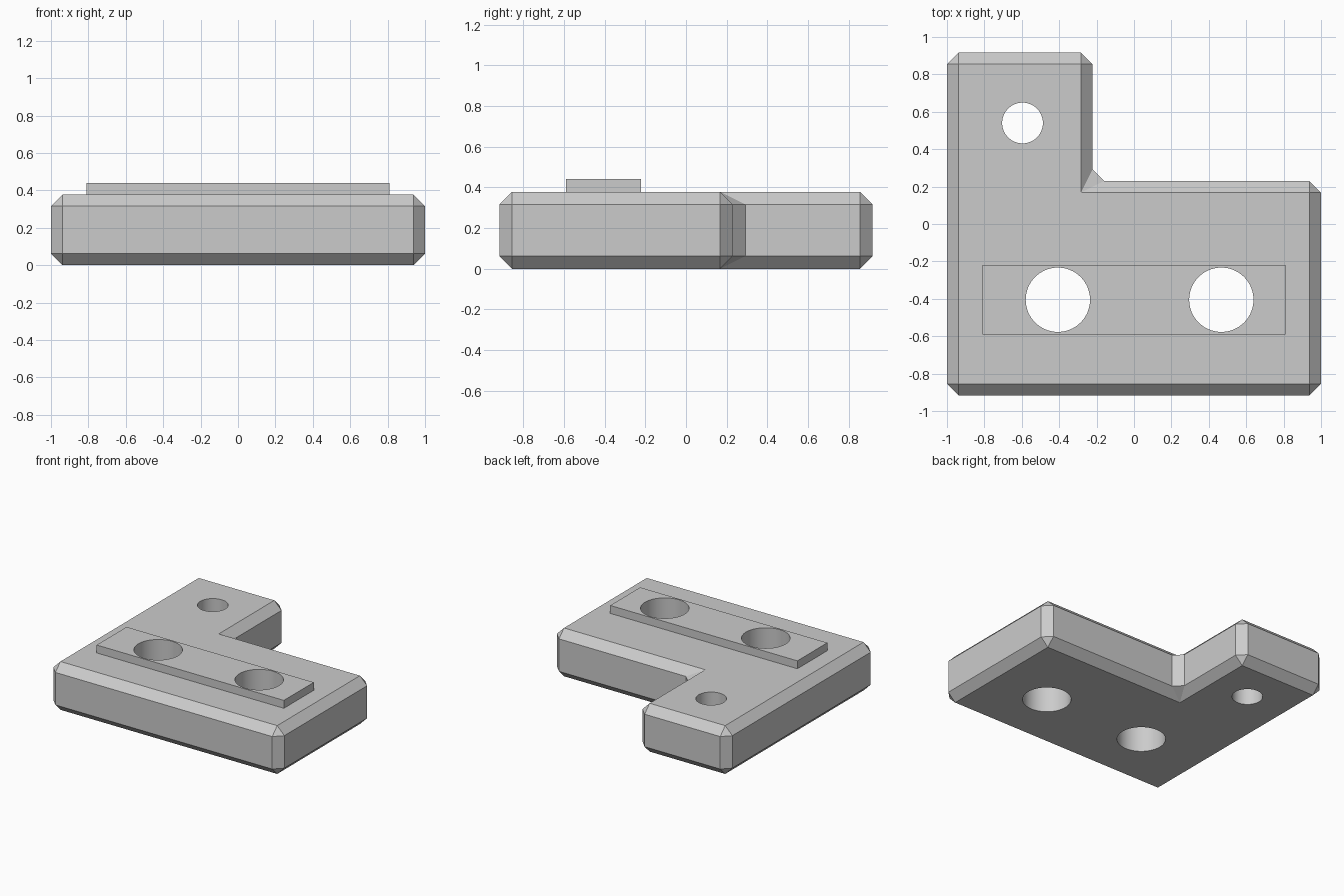
import bpy, bmesh, math
from mathutils import Vector

cube = bpy.data.objects.get("Cube")
if cube:
    bpy.data.objects.remove(cube, do_unlink=True)

HEIGHT = 0.378
BEVEL = 0.062
PLATE_TOP = 0.44

grey = bpy.data.materials.new("plain_grey")
grey.use_nodes = True
colour = (0.6, 0.6, 0.6, 1)
grey.diffuse_color = colour
grey.node_tree.nodes["Principled BSDF"].inputs["Base Color"].default_value = colour


def finish(name, bm):
    bmesh.ops.recalc_face_normals(bm, faces=bm.faces)
    mesh = bpy.data.meshes.new(name)
    bm.to_mesh(mesh)
    bm.free()
    mesh.materials.append(grey)
    obj = bpy.data.objects.new(name, mesh)
    bpy.context.collection.objects.link(obj)
    return obj


# L-shaped bracket with chamfered edges, counter-clockwise outline
outline = [Vector(p) for p in ((-1, -0.917), (1, -0.917), (1, 0.23),
                               (-0.222, 0.23), (-0.222, 0.917), (-1, 0.917))]
n = len(outline)
bm = bmesh.new()
rings = []
for cap_z, rim_z in ((0, BEVEL), (HEIGHT, HEIGHT - BEVEL)):
    ring = []
    for i, p in enumerate(outline):
        back = (outline[i - 1] - p).normalized() * BEVEL
        ahead = (outline[(i + 1) % n] - p).normalized() * BEVEL
        side = 1 if ahead.cross(back) > 0 else -1
        corner = p + (back + ahead) * side
        ring.append([bm.verts.new((*q, z)) for q, z in
                     ((corner, cap_z), (p + back, rim_z), (p + ahead, rim_z))])
    bm.faces.new([c[0] for c in ring])
    for i, (cap, a, b) in enumerate(ring):
        next_cap, next_a, _ = ring[(i + 1) % n]
        bm.faces.new((cap, a, b))
        bm.faces.new((cap, b, next_a, next_cap))
    rings.append(ring)

# upright walls and corner facets
low, high = rings
for i in range(n):
    j = (i + 1) % n
    bm.faces.new((low[i][1], low[i][2], high[i][2], high[i][1]))
    bm.faces.new((low[i][2], low[j][1], high[j][1], high[i][2]))
bracket = finish("bracket_base", bm)

# raised rectangular pad
bm = bmesh.new()
bmesh.ops.create_cube(bm, size=1)
bmesh.ops.scale(bm, vec=(1.62, 0.37, PLATE_TOP - HEIGHT), verts=bm.verts)
bmesh.ops.translate(bm, vec=(0, -0.405, (PLATE_TOP + HEIGHT) / 2), verts=bm.verts)
pad = finish("raised_pad", bm)

# round through holes
bm = bmesh.new()
for x, y, r in ((-0.407, -0.405, 0.172), (0.467, -0.405, 0.172), (-0.596, 0.54, 0.109)):
    made = bmesh.ops.create_cone(bm, cap_ends=True, segments=64,
                                 radius1=r, radius2=r, depth=2)
    bmesh.ops.translate(bm, vec=(x, y, 0.2), verts=made["verts"])
cutter = finish("hole_cutter", bm)
cutter.hide_render = True
cutter.hide_set(True)

for part in (bracket, pad):
    cut = part.modifiers.new("holes", "BOOLEAN")
    cut.operation = "DIFFERENCE"
    cut.solver = "EXACT"
    cut.object = cutter
    bpy.ops.object.select_all(action="DESELECT")
    part.select_set(True)
    bpy.context.view_layer.objects.active = part
    bpy.ops.object.modifier_apply(modifier=cut.name)
    bpy.ops.object.shade_smooth_by_angle(angle=math.radians(20))

bpy.data.objects.remove(cutter, do_unlink=True)
